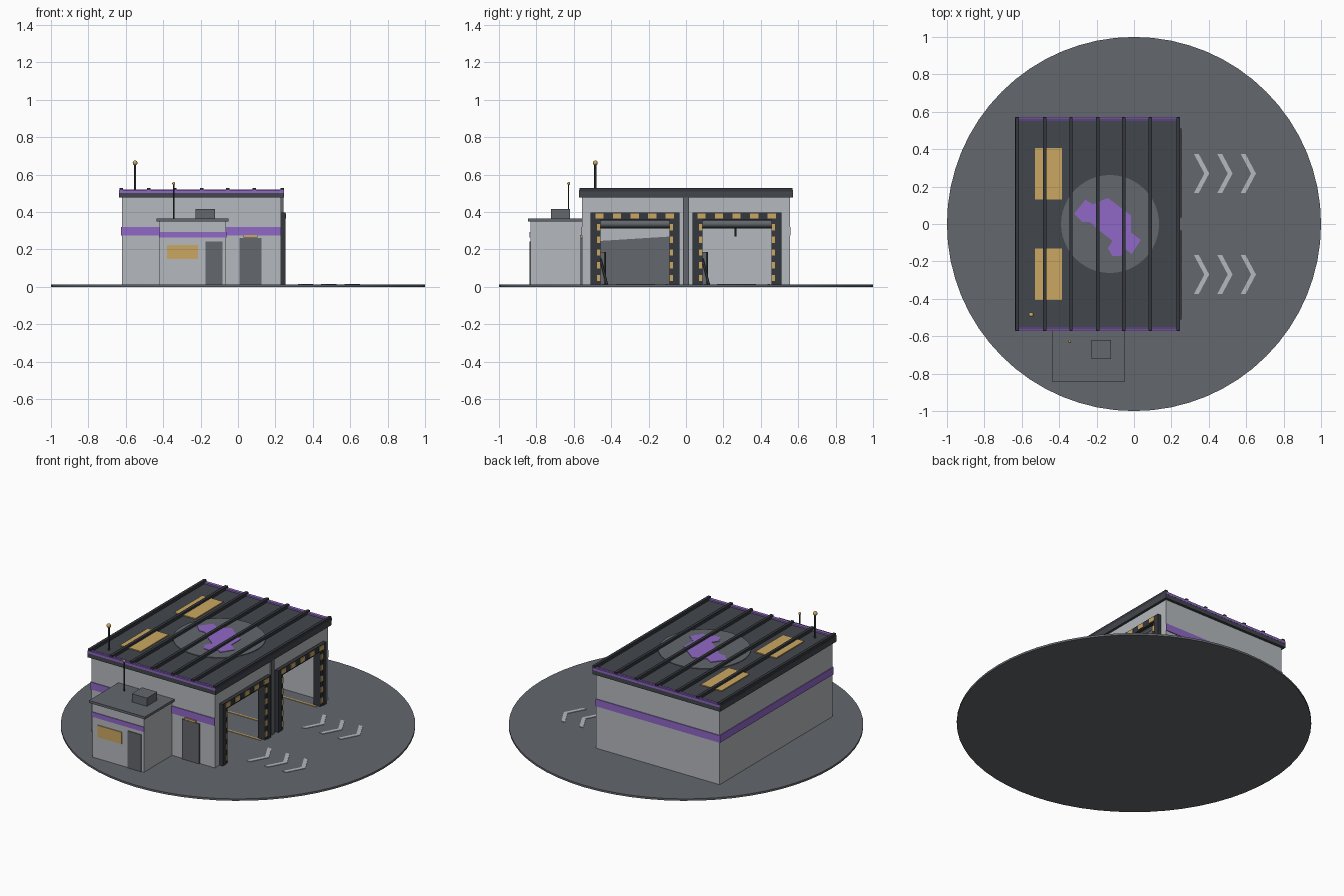
import bpy, bmesh, math
from mathutils import Vector

cube = bpy.data.objects.get("Cube")
if cube:
    bpy.data.objects.remove(cube, do_unlink=True)


def material(name, hex_code):
    rgb = [int(hex_code[i:i + 2], 16) / 255 for i in (0, 2, 4)]
    col = [c / 12.92 if c < 0.04 else ((c + 0.055) / 1.055) ** 2.4 for c in rgb] + [1]
    m = bpy.data.materials.new(name)
    m.use_nodes = True
    m.diffuse_color = col
    m.node_tree.nodes["Principled BSDF"].inputs["Base Color"].default_value = col
    return m


WALL = material("pale grey", "b5b9bd")
GREY = material("mid grey", "63676c")
ROOF = material("roof charcoal", "42464b")
DARK = material("dark trim", "34373c")
PURPLE = material("purple", "9068c6")
GOLD = material("gold", "cba762")


def finish(name, bm, mat):
    bmesh.ops.recalc_face_normals(bm, faces=bm.faces)
    me = bpy.data.meshes.new(name)
    bm.to_mesh(me)
    bm.free()
    me.materials.append(mat)
    ob = bpy.data.objects.new(name, me)
    bpy.context.collection.objects.link(ob)
    return ob


def box(name, xs, ys, zs, mat):
    """Box from its extents along each axis."""
    bm = bmesh.new()
    bmesh.ops.create_cube(bm, size=1)
    for v in bm.verts:
        v.co = [(a + b) / 2 + c * (b - a) for (a, b), c in zip((xs, ys, zs), v.co)]
    return finish(name, bm, mat)


def rod(name, start, end, radius, mat, sides=12):
    """Cylinder between two points."""
    a, b = Vector(start), Vector(end)
    bm = bmesh.new()
    bmesh.ops.create_cone(bm, cap_ends=True, segments=sides, radius1=radius,
                          radius2=radius, depth=(b - a).length)
    turn = (b - a).to_track_quat('Z', 'Y')
    for v in bm.verts:
        v.co = turn @ v.co + (a + b) / 2
    for f in bm.faces:
        f.smooth = len(f.verts) == 4
    return finish(name, bm, mat)


def plate(name, points, z, height, mat):
    """Flat outline raised into a thin plate."""
    bm = bmesh.new()
    face = bm.faces.new([bm.verts.new((x, y, z)) for x, y in points])
    top = bmesh.ops.extrude_face_region(bm, geom=[face])["geom"]
    bmesh.ops.translate(bm, vec=(0, 0, height),
                        verts=[g for g in top if isinstance(g, bmesh.types.BMVert)])
    return finish(name, bm, mat)


def ball(name, centre, radius):
    bm = bmesh.new()
    bmesh.ops.create_uvsphere(bm, u_segments=12, v_segments=8, radius=radius)
    bmesh.ops.translate(bm, vec=centre, verts=bm.verts)
    for f in bm.faces:
        f.smooth = True
    return finish(name, bm, GOLD)


# Round ground pad with chevrons leading away from each bay
rod("ground_pad", (0, 0, 0), (0, 0, 0.012), 1, GREY, 64)
arrow = [(0, .105), (.026, .105), (.082, 0), (.026, -.105), (0, -.105), (.056, 0)]
for side in (-1, 1):
    for x in (0.32, 0.445, 0.57):
        plate("chevron", [(x + px, side * 0.27 + py) for px, py in arrow], 0.011, 0.004, WALL)

# Main walls
X0, X1, Y, TOP = -0.62, 0.23, 0.555, 0.48
box("rear_wall", (X0, X0 + 0.025), (-Y, Y), (0.01, TOP), WALL)
for side in (-1, 1):
    box("side_wall", (X0, X1), sorted((side * Y, side * (Y - 0.025))), (0.01, TOP), WALL)
    box("corner_pier", (X1 - 0.03, X1), sorted((side * Y, side * 0.475)), (0.01, TOP), WALL)
box("middle_pier", (X1 - 0.03, X1), (-0.07, 0.07), (0.01, TOP), WALL)
box("bay_header", (X1 - 0.03, X1), (-Y, Y), (0.355, TOP), WALL)
box("centre_post", (X1, X1 + 0.012), (-0.015, 0.015), (0.01, TOP), GREY)

# Purple band around three sides
box("rear_band", (X0 - 0.005, X0), (-Y - 0.005, Y + 0.005), (0.275, 0.32), PURPLE)
for side in (-1, 1):
    box("side_band", (X0 - 0.005, X1), sorted((side * Y, side * (Y + 0.005))),
        (0.275, 0.32), PURPLE)

# Ribbed roof with purple edge strips
box("roof_slab", (-0.635, 0.245), (-0.57, 0.57), (0.476, 0.51), ROOF)
for x in (-0.625, -0.477, -0.337, -0.194, -0.054, 0.086, 0.236):
    box("roof_rib", (x - 0.009, x + 0.009), (-0.57, 0.57), (0.505, 0.529), DARK)
for side in (-1, 1):
    box("roof_edge_strip", (-0.632, 0.242), sorted((side * 0.55, side * 0.562)),
        (0.505, 0.519), PURPLE)
    box("roof_end_cap", (-0.635, 0.245), sorted((side * 0.562, side * 0.572)),
        (0.476, 0.502), ROOF)
    box("roof_edge_trim", (-0.635, 0.245), sorted((side * 0.564, side * 0.573)),
        (0.502, 0.517), PURPLE)
    box("skylight", (-0.53, -0.385), sorted((side * 0.13, side * 0.405)),
        (0.508, 0.516), GOLD)

# Painted roof disc and abstract patch
rod("roof_disc", (-0.128, 0, 0.508), (-0.128, 0, 0.514), 0.262, GREY, 48)
patch = [(-.32, .055), (-.26, .13), (-.22, .105), (-.14, .14), (-.016, .045), (-.016, -.045),
         (.037, -.085), (-.012, -.16), (-.045, -.135), (-.07, -.172), (-.115, -.172),
         (-.14, -.13), (-.115, -.09), (-.18, -.04), (-.235, .01), (-.275, .01)]
plate("roof_patch", patch, 0.513, 0.004, PURPLE)

# Two vehicle bays with striped frames, shutters and guards
for side in (-1, 1):
    yc = side * 0.2725
    box("bay_lintel", (X1 - 0.01, 0.253), (yc - 0.2375, yc + 0.2375), (0.358, 0.396), DARK)
    for i in range(5):
        y = yc - 0.19 + i * 0.094
        box("lintel_stripe", (0.252, 0.257), (y - 0.022, y + 0.022), (0.364, 0.392), GOLD)
    for edge in (-1, 1):
        box("bay_jamb", (X1 - 0.01, 0.253),
            sorted((yc + edge * 0.203, yc + edge * 0.2375)), (0.01, 0.396), DARK)
        inner = sorted((yc + edge * 0.184, yc + edge * 0.203))
        box("jamb_lining", (X1 - 0.03, 0.248), inner, (0.01, 0.36), DARK)
        for i in range(5):
            z = 0.03 + i * 0.068
            box("jamb_stripe", (0.247, 0.251), inner, (z, z + 0.034), GOLD)
        line = yc + edge * 0.17
        box("floor_line", (-0.5, X1), (line - 0.006, line + 0.006), (0.011, 0.015), GOLD)
    rod("shutter_roll", (0.195, yc - 0.2, 0.337), (0.195, yc + 0.2, 0.337), 0.02, GREY, 16)
    box("shutter_lip", (0.19, 0.2), (yc - 0.2, yc + 0.2), (0.311, 0.32), DARK)
    # Tool stand just inside the opening
    y = yc - 0.185
    box("tool_stand", (0.13, 0.17), (y, y + 0.028), (0.01, 0.185), GREY)
    rod("tool_stand_post", (0.175, y + 0.026, 0.01), (0.175, y + 0.026, 0.185), 0.004, DARK, 8)
    rod("tool_stand_brace", (0.175, y, 0.15), (0.175, y + 0.035, 0.012), 0.006, DARK, 8)

# Sloping dark panel on the rear wall of the front bay, and a hanging hook
panel = plate("bay_panel", [(0.012, -0.49), (0.012, -0.03), (0.272, -0.03), (0.243, -0.49)],
              0, 0.008, GREY)
for v in panel.data.vertices:
    h, y, t = v.co
    v.co = (X0 + 0.025 + t, y, h)
rod("hook_cable", (-0.1, 0.265, 0.295), (-0.1, 0.265, 0.478), 0.003, DARK, 8)
rod("hook", (-0.1, 0.265, 0.27), (-0.1, 0.265, 0.312), 0.005, DARK, 8)

# Front annex
box("annex_body", (-0.42, -0.065), (-0.832, -0.55), (0.01, 0.352), WALL)
box("annex_roof", (-0.435, -0.05), (-0.845, -0.555), (0.35, 0.365), GREY)
box("annex_band", (-0.423, -0.062), (-0.836, -0.832), (0.264, 0.294), PURPLE)
box("annex_window", (-0.38, -0.215), (-0.837, -0.83), (0.148, 0.222), GOLD)
box("annex_door", (-0.174, -0.082), (-0.837, -0.83), (0.012, 0.242), GREY)
box("roof_vent", (-0.226, -0.122), (-0.722, -0.62), (0.36, 0.416), GREY)

# Main side door and lamp
box("side_door", (0.008, 0.126), (-0.563, -0.553), (0.012, 0.26), GREY)
box("door_lamp", (0.03, 0.104), (-0.568, -0.553), (0.264, 0.276), GOLD)

# Antennas
for x, y, low, high, size in ((-0.55, -0.485, 0.5, 0.662, 0.013),
                              (-0.344, -0.628, 0.36, 0.552, 0.008)):
    rod("antenna_mast", (x, y, low), (x, y, high), size * 0.45, DARK, 8)
    ball("antenna_tip", (x, y, high), size)
